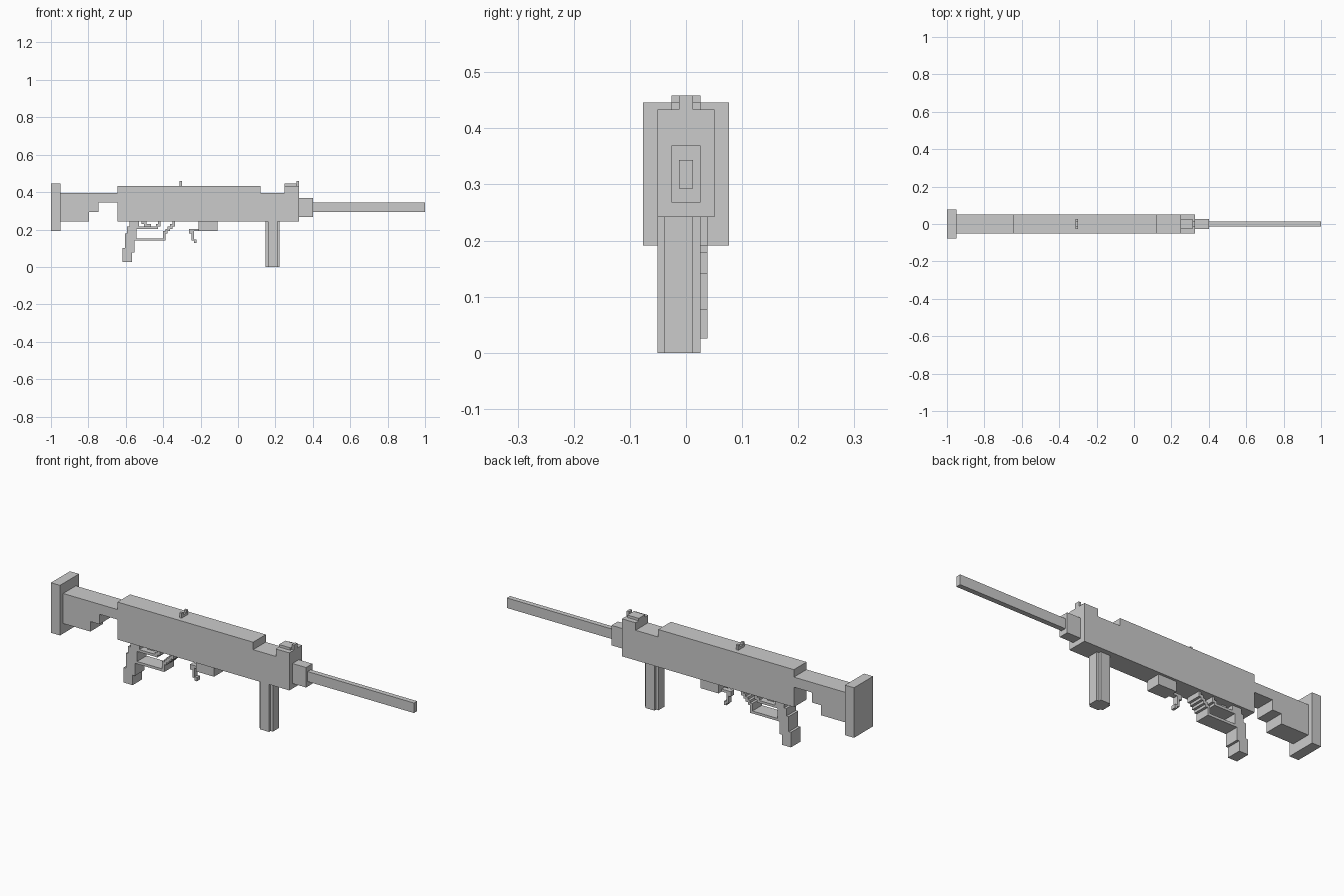
import bpy
import bmesh
from mathutils import Vector

if "Cube" in bpy.data.objects:
    bpy.data.objects.remove(bpy.data.objects["Cube"])

U = 2 / 157  # one grid cell of the blocky model; x is counted from the rear end


def extrude(name, points, direction):
    """Fill a closed outline (grid units) and extrude it along a vector."""
    bm = bmesh.new()
    origin = Vector((-1, 0, 0))
    face = bm.faces.new([bm.verts.new(Vector(p) * U + origin) for p in points])
    new = bmesh.ops.extrude_face_region(bm, geom=[face])["geom"]
    verts = [v for v in new if isinstance(v, bmesh.types.BMVert)]
    bmesh.ops.translate(bm, verts=verts, vec=Vector(direction) * U)
    bmesh.ops.recalc_face_normals(bm, faces=bm.faces[:])
    mesh = bpy.data.meshes.new(name)
    bm.to_mesh(mesh)
    bm.free()
    obj = bpy.data.objects.new(name, mesh)
    bpy.context.collection.objects.link(obj)
    return obj


def side(name, outline, half):
    """Side profile in x/z, symmetric in y."""
    return extrude(name, [(x, -half, z) for x, z in outline], (0, 2 * half, 0))


def box(name, x0, x1, z0, z1, half):
    return side(name, [(x0, z0), (x1, z0), (x1, z1), (x0, z1)], half)


# Stock and receiver as one stepped profile
side("receiver_and_stock", [
    (4, 19), (16, 19), (16, 23), (20, 23), (20, 27), (28, 27), (28, 19),
    (104, 19), (104, 34), (98, 34), (98, 31), (88, 31), (88, 34),
    (28, 34), (28, 31), (4, 31)], 4)
box("butt_plate", 0, 4, 15, 35, 6)

# Barrel
box("barrel_collar", 104, 110, 21, 29, 2)
box("barrel", 110, 157, 23, 27, 1)

# Front sight and notched rear sight
box("front_sight_base", 98, 103, 34, 35, 2)
box("front_sight_post", 103, 104, 34, 36, 1)
extrude("rear_sight", [(54, y, z) for y, z in [
    (-2, 34), (2, 34), (2, 36), (1, 36), (1, 35), (-1, 35), (-1, 36), (-2, 36)]],
    (1, 0, 0))

# Vertical front grip with notched corners, set slightly to one side
extrude("front_grip", [(x, y, 0) for x, y in [
    (91, -4), (95, -4), (95, -3), (96, -3), (96, 1), (95, 1),
    (95, 2), (91, 2), (91, 1), (90, 1), (90, -3), (91, -3)]], (0, 0, 19))

# Stepped rear grip
side("rear_grip", [
    (30, 2), (34, 2), (34, 6), (35, 6), (35, 11), (36, 11), (36, 17), (37, 17),
    (37, 19), (33, 19), (33, 17), (32, 17), (32, 14), (31, 14), (31, 8), (30, 8)], 3)

# Trigger guard: floor, upright and stairs up to the receiver
side("trigger_guard", [
    (36, 11), (48, 11), (48, 14), (49, 14), (49, 15), (50, 15), (50, 16),
    (51, 16), (51, 17), (52, 17), (52, 19), (51, 19), (51, 18), (50, 18),
    (50, 17), (49, 17), (49, 16), (48, 16), (48, 15), (47, 15), (47, 12), (36, 12)], 3)
side("inner_guard", [
    (36, 16), (45, 16), (45, 17), (46, 17), (46, 19), (45, 19), (45, 18),
    (44, 18), (44, 17), (36, 17)], 3)
side("trigger", [
    (38, 18), (39, 18), (39, 17), (42, 17), (42, 18), (40, 18), (40, 19), (38, 19)], 1)

# Magazine well and its release lever
box("magazine_well", 62, 70, 15, 19, 3)
side("release_lever", [
    (58, 14), (59, 14), (59, 11), (60, 11), (60, 10), (61, 10), (61, 11.5),
    (60, 11.5), (60, 15), (62, 15), (62, 16), (58, 16)], 1)
